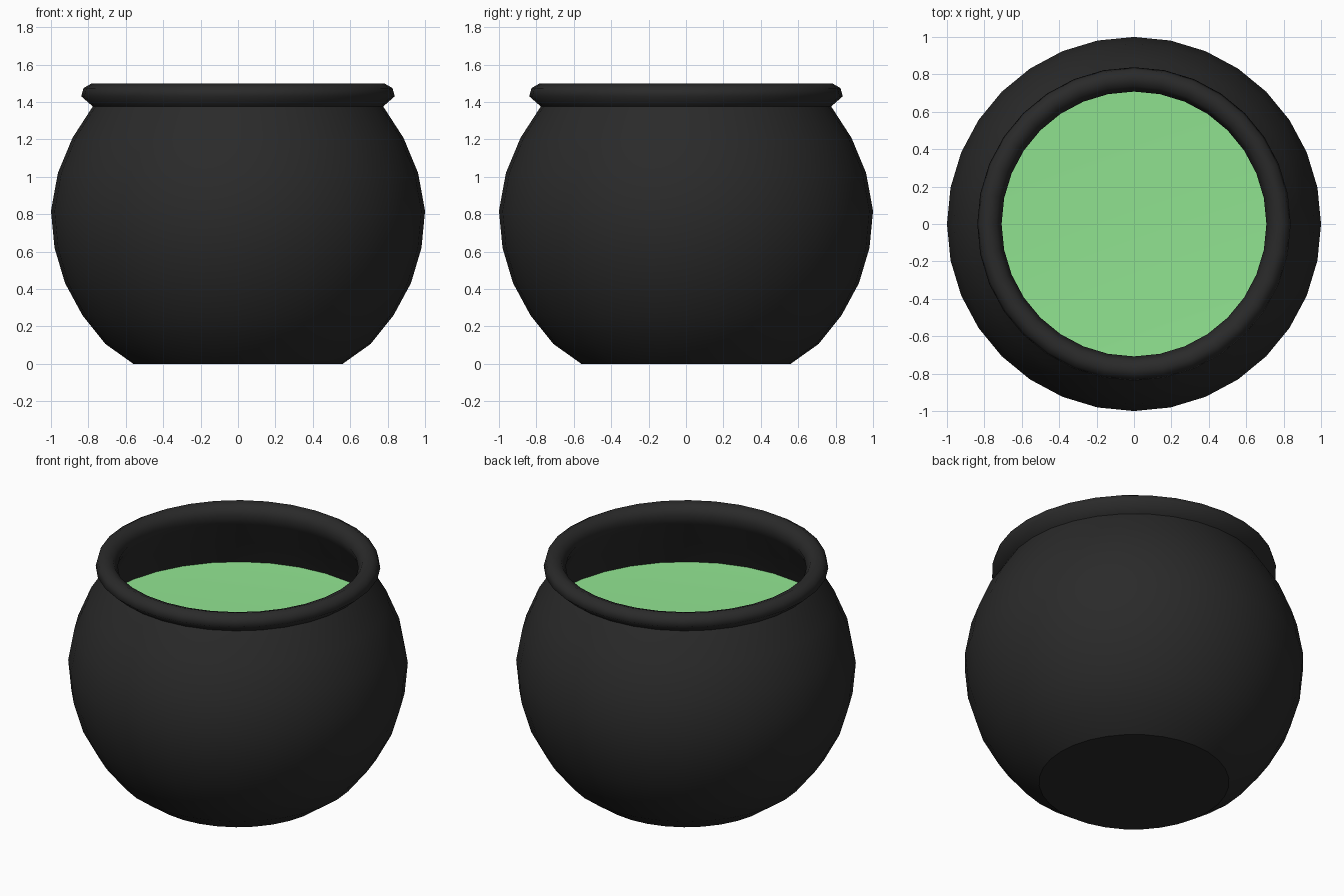
import bpy, bmesh, math

if "Cube" in bpy.data.objects:
    bpy.data.objects.remove(bpy.data.objects["Cube"])

SEGMENTS = 32


def material(name, rgb):
    m = bpy.data.materials.new(name)
    m.diffuse_color = (*rgb, 1)
    m.use_nodes = True
    m.node_tree.nodes["Principled BSDF"].inputs["Base Color"].default_value = m.diffuse_color
    return m


iron = material("black iron", (0.023, 0.023, 0.023))
green = material("light green liquid", (0.28, 0.77, 0.28))


def lathe(name, profile, mat):
    """Spin (radius, z) points round the z axis, smooth shaded; radius 0 makes a pole."""
    bm = bmesh.new()
    rings = []
    for r, z in profile:
        if r == 0:
            rings.append([bm.verts.new((0, 0, z))] * SEGMENTS)
        else:
            rings.append([bm.verts.new((r * math.cos(a), r * math.sin(a), z))
                          for a in (math.tau * i / SEGMENTS for i in range(SEGMENTS))])
    for lo, hi in zip(rings, rings[1:]):
        for i in range(SEGMENTS):
            j = (i + 1) % SEGMENTS
            corners = list(dict.fromkeys((lo[i], lo[j], hi[j], hi[i])))
            bm.faces.new(corners).smooth = True
    mesh = bpy.data.meshes.new(name)
    bm.to_mesh(mesh)
    bm.free()
    mesh.materials.append(mat)
    obj = bpy.data.objects.new(name, mesh)
    bpy.context.collection.objects.link(obj)
    return obj


# Flat base, kept apart so its edge stays crisp
lathe("cauldron_base", [(0, 0), (0.56, 0)], iron)

# Round belly up to the neck
lathe("cauldron_belly",
      [(0.56, 0), (0.71, 0.107), (0.832, 0.26), (0.925, 0.432), (0.981, 0.62),
       (1.0, 0.817), (0.963, 1.02), (0.885, 1.208), (0.775, 1.378)], iron)

# Rolled rim flowing into the inner wall
lathe("rim_and_inner_wall",
      [(0.775, 1.375), (0.838, 1.43), (0.826, 1.474), (0.785, 1.498), (0.737, 1.48),
       (0.708, 1.43), (0.735, 1.365), (0.83, 1.20), (0.90, 1.04)], iron)

# Liquid surface, very slightly dished
lathe("liquid", [(0.90, 1.045), (0.72, 1.036), (0, 1.03)], green)
